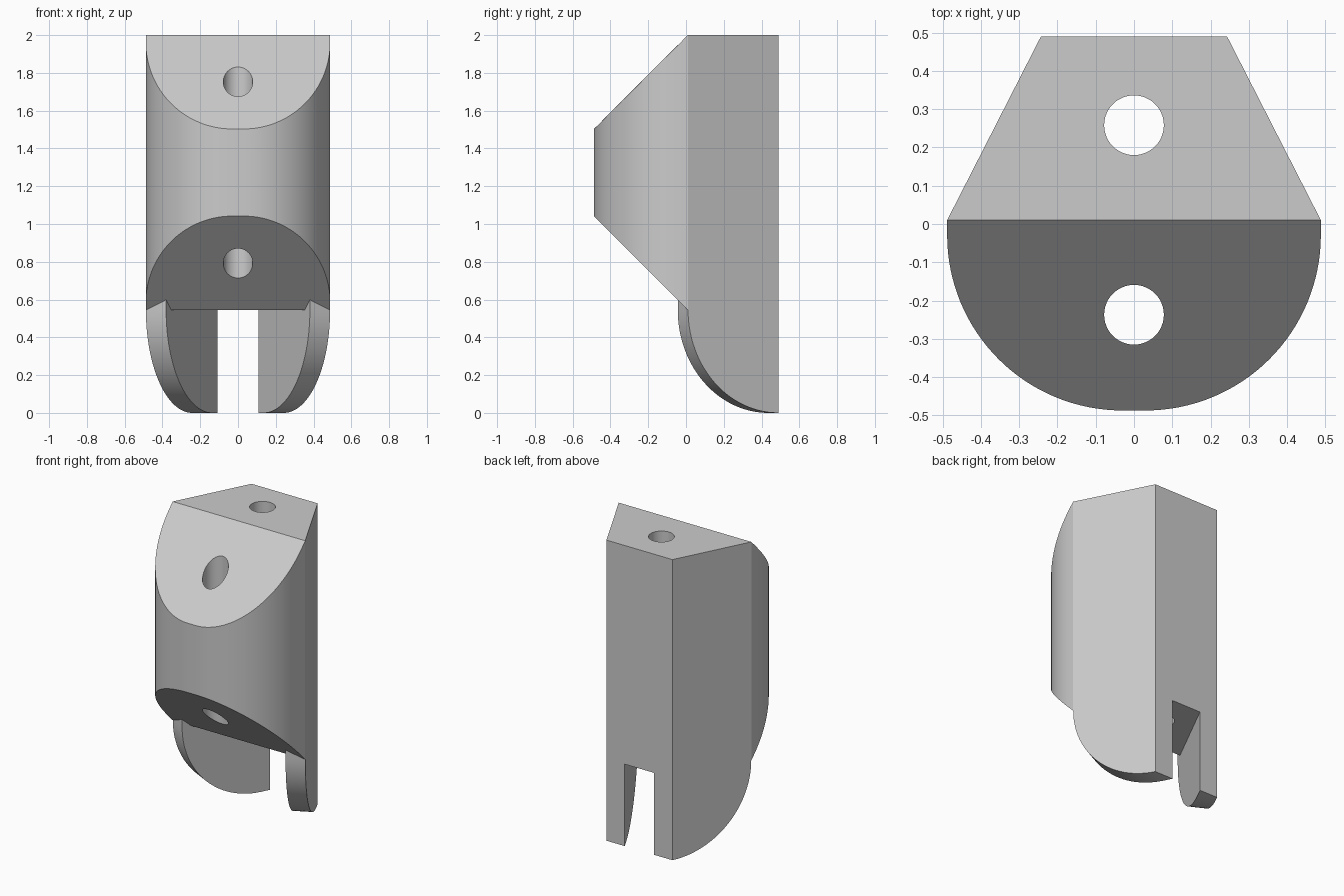
import bpy, bmesh, math
from mathutils import Vector

if "Cube" in bpy.data.objects:
    bpy.data.objects.remove(bpy.data.objects["Cube"], do_unlink=True)

HALF, MID, BACK = 0.488, 0.01, 0.49      # half width, widest line, rear wall
BACK_HALF, FRONT = 0.243, -0.487
SEAT = 0.545                             # underside of the main block
HOLE = 0.078

grey = bpy.data.materials.new("plain grey")
grey.use_nodes = True
grey.diffuse_color = (0.6, 0.6, 0.6, 1)
grey.node_tree.nodes["Principled BSDF"].inputs["Base Color"].default_value = (0.6, 0.6, 0.6, 1)


def prism(name, loop, sweep):
    """Solid made by sweeping a closed flat loop along a vector."""
    bm = bmesh.new()
    face = bm.faces.new([bm.verts.new(p) for p in loop])
    moved = bmesh.ops.extrude_face_region(bm, geom=[face])["geom"]
    verts = [g for g in moved if isinstance(g, bmesh.types.BMVert)]
    bmesh.ops.translate(bm, verts=verts, vec=sweep)
    bmesh.ops.recalc_face_normals(bm, faces=bm.faces)
    mesh = bpy.data.meshes.new(name)
    bm.to_mesh(mesh)
    bm.free()
    mesh.materials.append(grey)
    obj = bpy.data.objects.new(name, mesh)
    bpy.context.collection.objects.link(obj)
    return obj


def combine(target, tool, operation):
    """Apply a boolean and discard the tool."""
    mod = target.modifiers.new(operation.lower(), "BOOLEAN")
    mod.operation, mod.object, mod.solver = operation, tool, "EXACT"
    bpy.context.view_layer.objects.active = target
    bpy.ops.object.modifier_apply(modifier=mod.name)
    bpy.data.objects.remove(tool, do_unlink=True)


# Main block: side profile with sloped upper and lower front faces
rise = MID + 0.6
side = [(0.8, SEAT), (MID, SEAT), (-0.6, SEAT + rise),
        (-0.6, 2 - rise), (MID, 2), (0.8, 2)]
body = prism("bracket_body", [(-0.7, y, z) for y, z in side], Vector((1.4, 0, 0)))

# Fork lugs: rounded plates parallel to the tapered side walls
for s in (1, -1):
    along = Vector((s * (BACK_HALF - HALF), BACK - MID, 0))
    reach = along.length
    along.normalize()
    inward = Vector((-s * along.y, -abs(along.x), 0))
    start = Vector((s * HALF, MID, 0)) - inward * 0.05 + along * 0.001
    steps = 28
    arc = []
    for i in range(steps + 1):
        t = math.pi / 2 * i / steps
        arc.append((reach * (1 - math.cos(t)), SEAT * (1 - math.sin(t))))
    outline = [(0, 0.75)] + arc + [(0.75, 0), (0.75, 0.75)]
    loop = [start + along * u + Vector((0, 0, z)) for u, z in outline]
    lug = prism("lug", loop, inward * 0.17)
    combine(body, lug, "UNION")

# Plan outline: tapered rear and rounded front
flat = 0.03
radius = HALF - flat
plan = [(BACK_HALF, BACK), (-BACK_HALF, BACK), (-HALF, MID)]
arc = []
for i in range(33):
    t = math.pi / 2 * i / 32
    arc.append((radius * math.cos(t) + flat, FRONT + radius * (1 - math.sin(t))))
plan += [(-x, y) for x, y in arc] + arc[::-1] + [(HALF, MID)]
trim = prism("plan_trim", [(x, y, -0.2) for x, y in plan], Vector((0, 0, 2.5)))
combine(body, trim, "INTERSECT")

# Two vertical through holes
for y in (0.258, -0.237):
    ring = [(HOLE * math.cos(math.tau * i / 48), y + HOLE * math.sin(math.tau * i / 48), -0.3)
            for i in range(48)]
    combine(body, prism("hole", ring, Vector((0, 0, 2.8))), "DIFFERENCE")

# Smooth the curved walls, keep the corners crisp
bpy.ops.object.select_all(action="DESELECT")
body.select_set(True)
bpy.context.view_layer.objects.active = body
bpy.ops.object.shade_smooth_by_angle(angle=math.radians(20))
